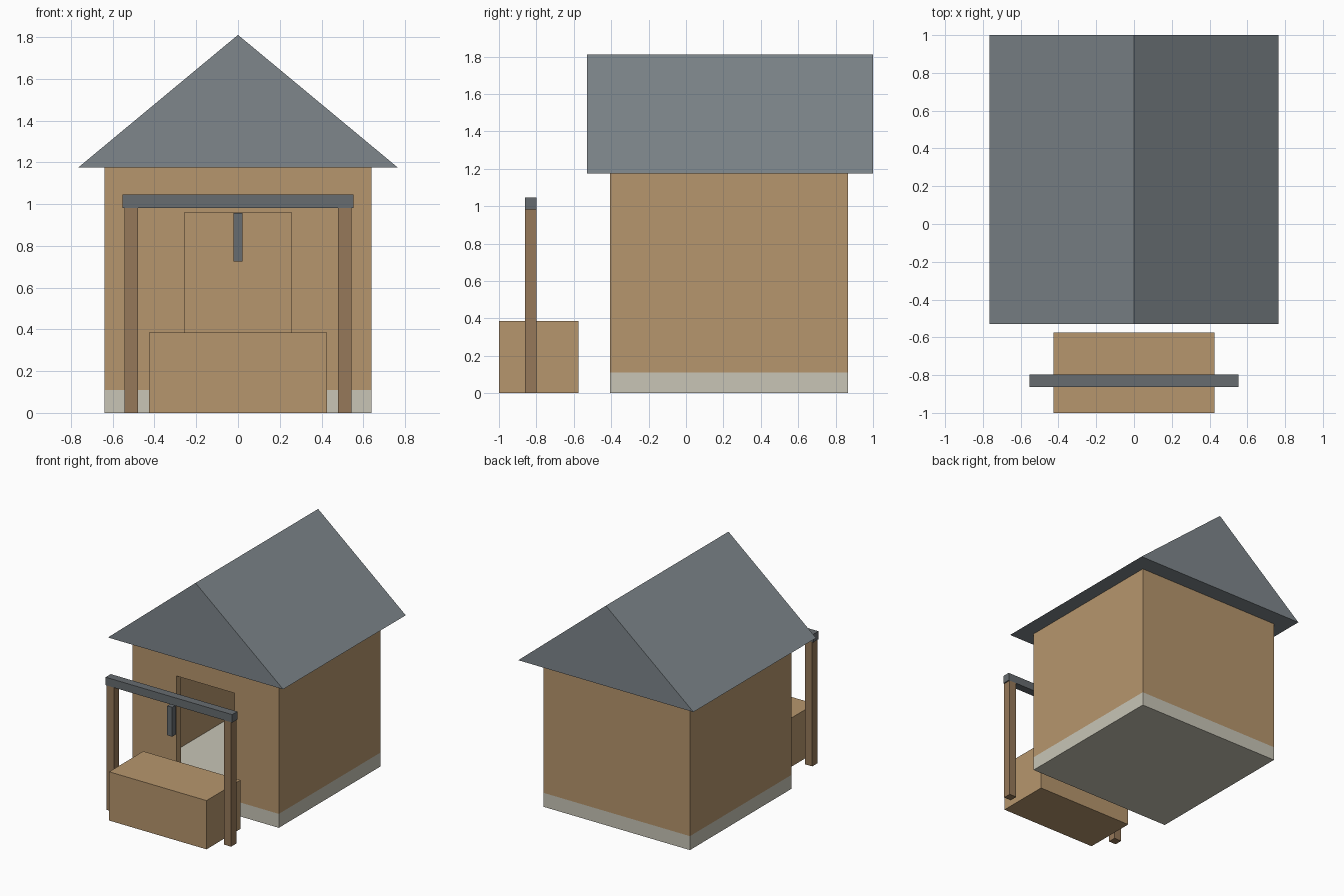
import bpy, bmesh

if "Cube" in bpy.data.objects:
    bpy.data.objects.remove(bpy.data.objects["Cube"])


def material(name, rgb):
    m = bpy.data.materials.new(name)
    m.diffuse_color = (*rgb, 1)
    m.use_nodes = True
    m.node_tree.nodes["Principled BSDF"].inputs["Base Color"].default_value = m.diffuse_color
    return m


PLASTER = material("plaster", (0.47, 0.305, 0.153))
STONE = material("stone", (0.58, 0.56, 0.47))
SLATE = material("slate", (0.21, 0.24, 0.26))
TIMBER = material("timber", (0.305, 0.19, 0.10))
IRON = material("iron", (0.135, 0.15, 0.16))


def prism(name, profile, y0, y1, mat=None):
    """Extrude an x-z profile from y0 to y1."""
    bm = bmesh.new()
    face = bm.faces.new([bm.verts.new((x, y0, z)) for x, z in profile])
    ext = bmesh.ops.extrude_face_region(bm, geom=[face])["geom"]
    verts = [v for v in ext if isinstance(v, bmesh.types.BMVert)]
    bmesh.ops.translate(bm, verts=verts, vec=(0, y1 - y0, 0))
    bmesh.ops.recalc_face_normals(bm, faces=bm.faces)
    mesh = bpy.data.meshes.new(name)
    bm.to_mesh(mesh)
    bm.free()
    if mat:
        mesh.materials.append(mat)
    obj = bpy.data.objects.new(name, mesh)
    bpy.context.collection.objects.link(obj)
    return obj


def box(name, x0, x1, y0, y1, z0, z1, mat=None):
    return prism(name, [(x0, z0), (x1, z0), (x1, z1), (x0, z1)], y0, y1, mat)


def cut(obj, cutter):
    """Subtract the cutter, then discard it."""
    cutter.hide_render = True
    mod = obj.modifiers.new("cut", "BOOLEAN")
    mod.operation = "DIFFERENCE"
    mod.solver = "EXACT"
    mod.object = cutter
    bpy.context.view_layer.objects.active = obj
    bpy.ops.object.modifier_apply(modifier=mod.name)
    bpy.data.objects.remove(cutter)


# Foundation slab and hollow walls with a doorway
box("foundation", -0.64, 0.64, -0.405, 0.865, 0, 0.11, STONE)
walls = box("walls", -0.64, 0.64, -0.405, 0.865, 0.11, 1.175, PLASTER)
cut(walls, box("room_cutter", -0.58, 0.58, -0.345, 0.805, 0, 1.3))
cut(walls, box("door_cutter", -0.255, 0.255, -0.5, -0.2, 0, 0.96))

# Gable roof
prism("roof", [(-0.765, 1.175), (0.765, 1.175), (0, 1.81)], -0.53, 1.0, SLATE)

# Counter block in front of the door
box("counter", -0.425, 0.425, -1.0, -0.575, 0, 0.385, PLASTER)

# Post frame with cross beam and hanging bar
for side, x in (("left", -0.512), ("right", 0.512)):
    box(side + "_post", x - 0.032, x + 0.032, -0.862, -0.798, 0, 0.982, TIMBER)
box("cross_beam", -0.553, 0.553, -0.862, -0.798, 0.982, 1.045, IRON)
box("hanging_bar", -0.022, 0.022, -0.852, -0.808, 0.725, 0.957, IRON)
